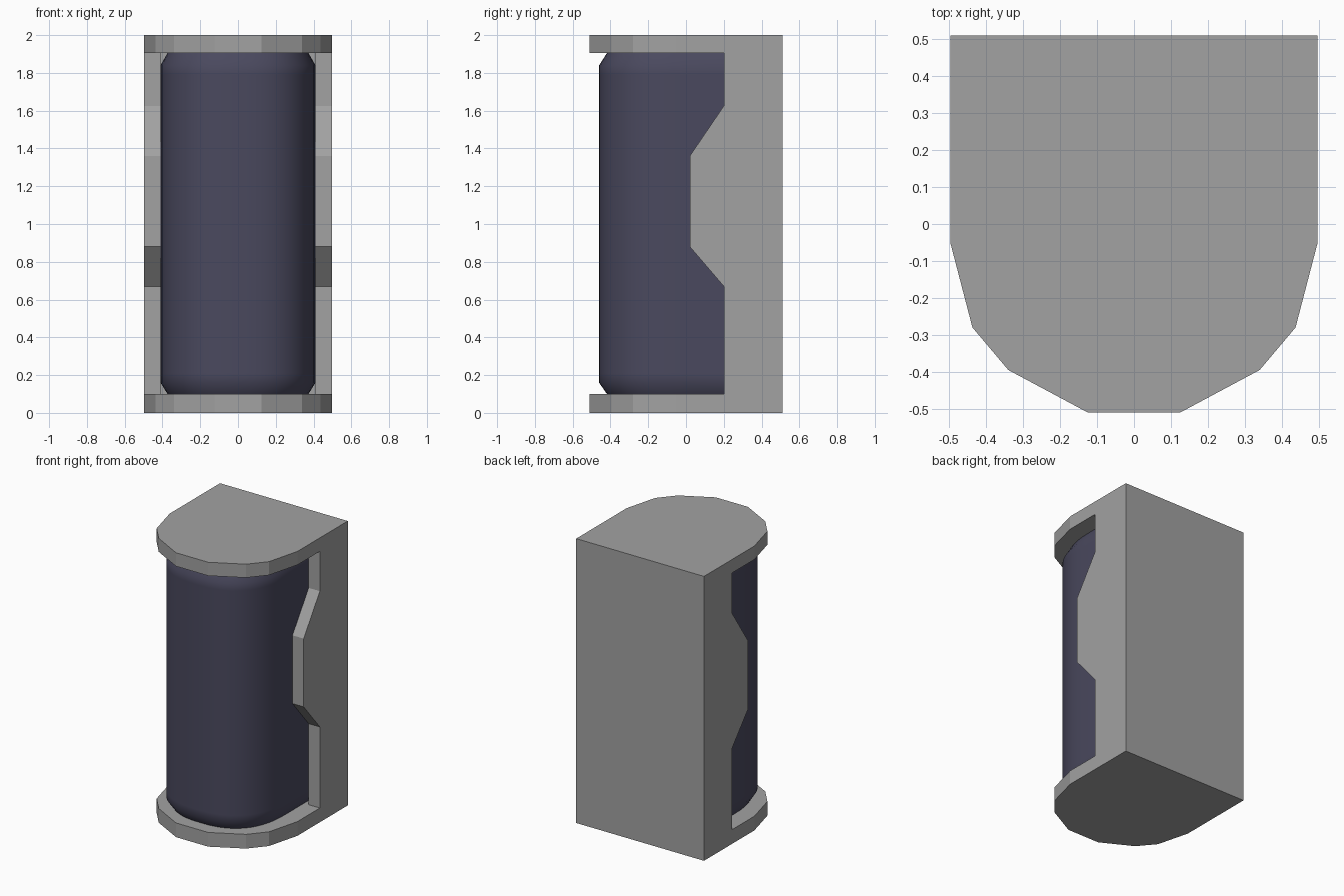
import bpy, bmesh, math

if "Cube" in bpy.data.objects:
    bpy.data.objects.remove(bpy.data.objects["Cube"], do_unlink=True)


def material(name, rgb):
    mat = bpy.data.materials.new(name)
    mat.use_nodes = True
    mat.diffuse_color = (*rgb, 1)
    mat.node_tree.nodes["Principled BSDF"].inputs["Base Color"].default_value = (*rgb, 1)
    return mat


def loft(name, rings, mat):
    """Skin a list of matching closed rings and cap both ends."""
    bm = bmesh.new()
    loops = [[bm.verts.new(p) for p in ring] for ring in rings]
    n = len(loops[0])
    for a, b in zip(loops, loops[1:]):
        for i in range(n):
            j = (i + 1) % n
            bm.faces.new((a[i], a[j], b[j], b[i]))
    bm.faces.new(loops[0][::-1])
    bm.faces.new(loops[-1])
    bmesh.ops.recalc_face_normals(bm, faces=bm.faces)
    mesh = bpy.data.meshes.new(name)
    bm.to_mesh(mesh)
    bm.free()
    mesh.materials.append(mat)
    obj = bpy.data.objects.new(name, mesh)
    bpy.context.collection.objects.link(obj)
    return obj


def cut(target, cutter):
    """Subtract the cutter from the target, then discard the cutter."""
    cutter.hide_render = True
    mod = target.modifiers.new("Cut", 'BOOLEAN')
    mod.operation = 'DIFFERENCE'
    mod.solver = 'EXACT'
    mod.object = cutter
    bpy.ops.object.select_all(action='DESELECT')
    target.select_set(True)
    bpy.context.view_layer.objects.active = target
    bpy.ops.object.modifier_apply(modifier=mod.name)
    bpy.data.objects.remove(cutter, do_unlink=True)


grey = material("Housing Grey", (0.36, 0.36, 0.36))
dark = material("Dark Slate", (0.068, 0.066, 0.112))

FLOOR, CEILING = 0.1, 1.905

# Housing: faceted D-shaped plan, full height
half = [(0.125, -0.51), (0.34, -0.395), (0.437, -0.28), (0.497, -0.05), (0.497, 0.51)]
plan = half + [(-x, y) for x, y in reversed(half)]
housing = loft("housing", [[(x, y, z) for x, y in plan] for z in (0, 2)], grey)

# Open front, leaving a tapered tab on each side wall
side = [(-0.8, FLOOR), (0.2, FLOOR), (0.2, 0.67), (0.02, 0.88),
        (0.02, 1.36), (0.2, 1.625), (0.2, CEILING), (-0.8, CEILING)]
cut(housing, loft("front_cutter", [[(x, y, z) for y, z in side] for x in (-0.8, 0.8)], grey))

# Hollow interior between the side walls
box = [(-0.41, -0.8), (0.41, -0.8), (0.41, 0.42), (-0.41, 0.42)]
cut(housing, loft("cavity_cutter", [[(x, y, z) for x, y in box] for z in (FLOOR, CEILING)], grey))

# Core: rounded front, straight sides, softened ends
steps, power = 28, 2 / 2.5
arc = []
for i in range(steps + 1):
    a = math.pi * i / steps
    c, s = math.cos(a), math.sin(a)
    arc.append((math.copysign(0.41 * abs(c) ** power, c), -0.46 * abs(s) ** power))
section = arc + [(-0.41, 0.42), (0.41, 0.42)]
levels = [(FLOOR, 0.91), (0.16, 1), (0.21, 1), (1.79, 1), (1.84, 1), (CEILING, 0.91)]
core = loft("core", [[(x * k, y * k, z) for x, y in section] for z, k in levels], dark)
bpy.ops.object.select_all(action='DESELECT')
core.select_set(True)
bpy.context.view_layer.objects.active = core
bpy.ops.object.shade_smooth_by_angle(angle=math.radians(40))
